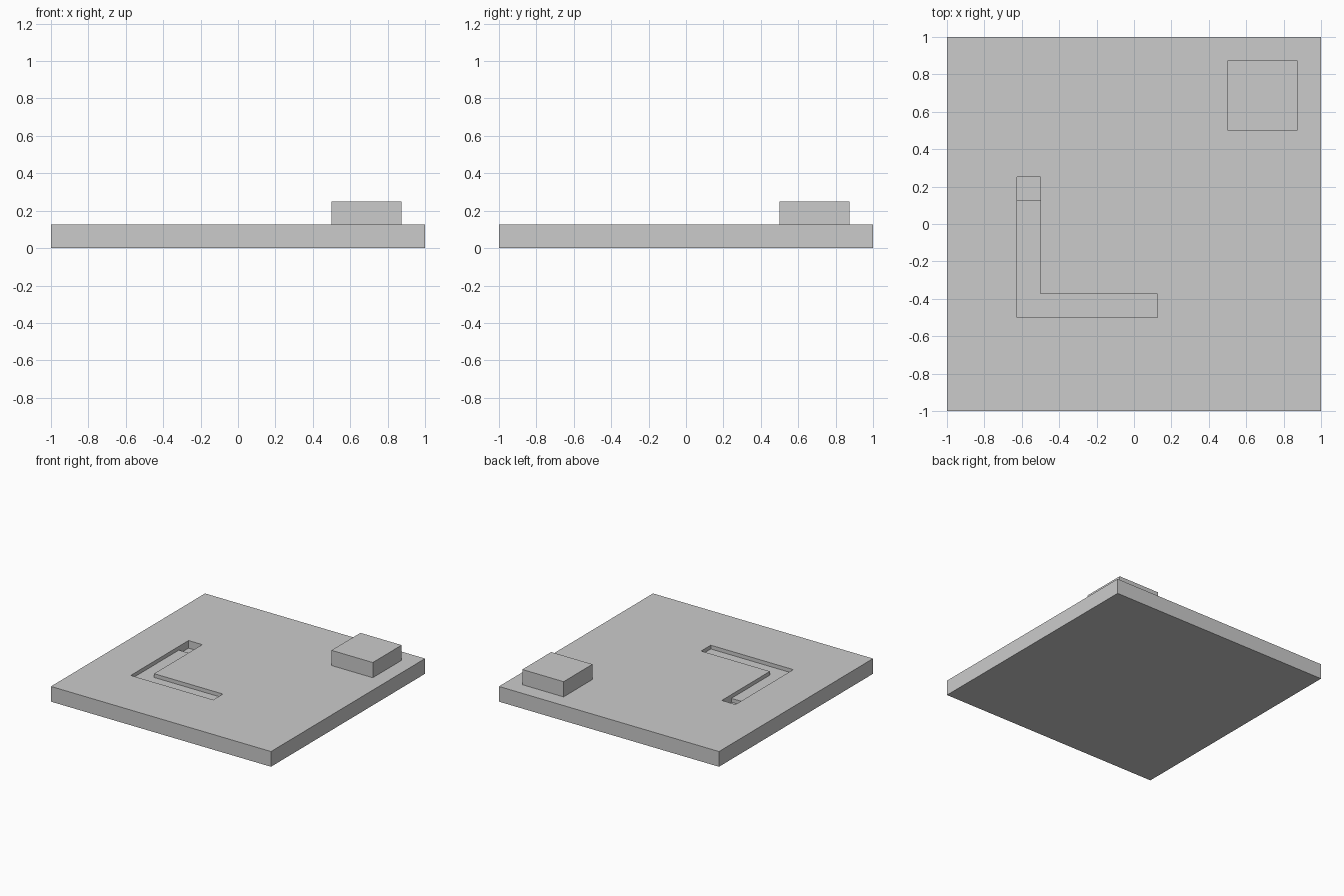
import bpy

if "Cube" in bpy.data.objects:
    bpy.data.objects.remove(bpy.data.objects["Cube"])

T = 0.125  # plate thickness


def box(name, lo, hi):
    size = [b - a for a, b in zip(lo, hi)]
    centre = [(a + b) / 2 for a, b in zip(lo, hi)]
    bpy.ops.mesh.primitive_cube_add(size=1, location=centre)
    ob = bpy.context.object
    ob.name = name
    ob.scale = size
    bpy.ops.object.transform_apply(location=False, rotation=False, scale=True)
    return ob


def cut(target, name, lo, hi):
    cutter = box(name, lo, hi)
    mod = target.modifiers.new(name, 'BOOLEAN')
    mod.operation = 'DIFFERENCE'
    mod.solver = 'EXACT'
    mod.object = cutter
    bpy.context.view_layer.objects.active = target
    bpy.ops.object.modifier_apply(modifier=mod.name)
    bpy.data.objects.remove(cutter)


# Square base plate
plate = box("base_plate", (-1, -1, 0), (1, 1, T))

# L-shaped shallow groove with a deeper pocket at its end
groove, pocket = T - 0.031, T - 0.0625
cut(plate, "long_groove", (-0.625, -0.5, groove), (-0.5, 0.25, 0.3))
cut(plate, "foot_groove", (-0.625, -0.5, groove), (0.125, -0.375, 0.3))
cut(plate, "end_pocket", (-0.625, 0.125, pocket), (-0.5, 0.25, 0.3))

# Raised block near the back right corner
box("corner_block", (0.5, 0.5, T), (0.875, 0.875, 2 * T))
